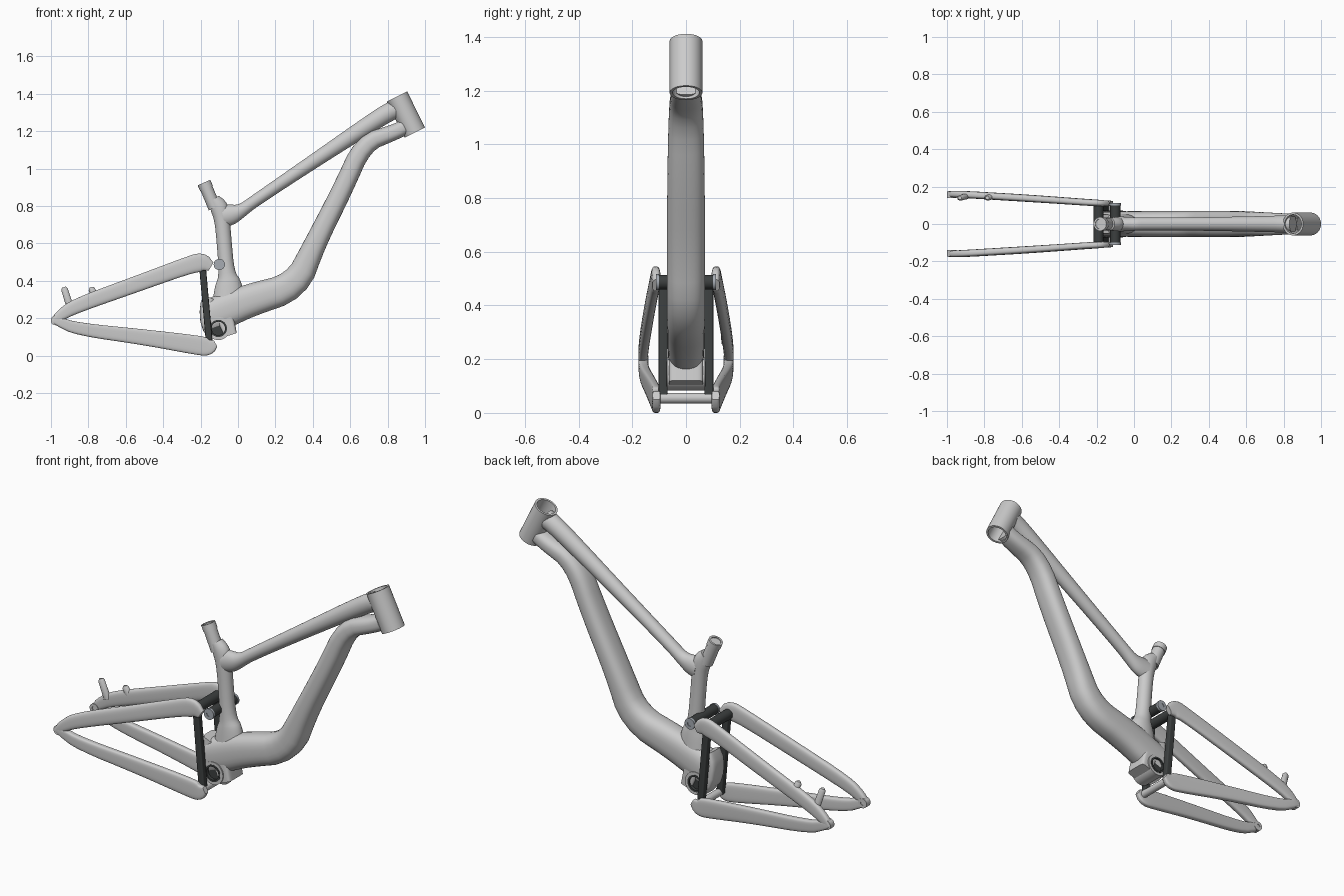
import bpy, bmesh, math
from mathutils import Vector

def material(name, color):
    m = bpy.data.materials.new(name)
    m.diffuse_color = color
    return m

DARK = material("dark_metal", (0.045, 0.05, 0.05, 1))
STEEL = material("steel", (0.38, 0.41, 0.45, 1))

def finish(name, bm, mat=None, angle=35):
    bmesh.ops.recalc_face_normals(bm, faces=bm.faces)
    me = bpy.data.meshes.new(name)
    bm.to_mesh(me)
    bm.free()
    me.shade_smooth()
    me.set_sharp_from_angle(angle=math.radians(angle))
    ob = bpy.data.objects.new(name, me)
    bpy.context.collection.objects.link(ob)
    if mat:
        me.materials.append(mat)
    return ob

def soften(stations, rounds):
    # corner cutting of path and section sizes together
    pts = [Vector(s) for s in stations]
    for _ in range(rounds):
        new = [pts[0]]
        for i, (a, b) in enumerate(zip(pts, pts[1:])):
            if i > 0:
                new.append(a.lerp(b, 0.25))
            if i < len(pts) - 2:
                new.append(a.lerp(b, 0.75))
        pts = new + [pts[-1]]
    return pts

def loft(name, stations, rounds=2, power=2.0, seg=28, mat=None):
    # stations: x, y, z, half height in the frame plane, half width along y
    pts = soften(stations, rounds)
    bm = bmesh.new()
    rings = []
    for i, p in enumerate(pts):
        t = (pts[min(i + 1, len(pts) - 1)].xyz - pts[max(i - 1, 0)].xyz).normalized()
        side = Vector((0, 1, 0))
        side = (side - t * side.dot(t)).normalized()
        up = t.cross(side)
        ring = []
        for k in range(seg):
            a = 2 * math.pi * (k + 0.5) / seg
            c, s = math.cos(a), math.sin(a)
            u = math.copysign(abs(c) ** (2 / power), c) * p[3]
            v = math.copysign(abs(s) ** (2 / power), s) * p[4]
            ring.append(bm.verts.new(p.xyz + up * u + side * v))
        rings.append(ring)
    for r, q in zip(rings, rings[1:]):
        for k in range(seg):
            bm.faces.new((r[k], r[(k + 1) % seg], q[(k + 1) % seg], q[k]))
    bm.faces.new(rings[0])
    bm.faces.new(rings[-1])
    return finish(name, bm, mat)

def pipe(name, a, b, outer, inner=0.0, mat=None, seg=32):
    # straight round tube, hollow when inner > 0
    a, b = Vector(a), Vector(b)
    q = (b - a).to_track_quat('Z', 'Y')
    bm = bmesh.new()
    prof = [(a, outer), (b, outer)] + ([(b, inner), (a, inner)] if inner else [])
    rings = [[bm.verts.new(c + q @ Vector((r * math.cos(2 * math.pi * k / seg),
              r * math.sin(2 * math.pi * k / seg), 0))) for k in range(seg)] for c, r in prof]
    pairs = list(zip(rings, rings[1:]))
    if inner:
        pairs.append((rings[-1], rings[0]))
    else:
        bm.faces.new(rings[0])
        bm.faces.new(rings[1])
    for r, s in pairs:
        for k in range(seg):
            bm.faces.new((r[k], r[(k + 1) % seg], s[(k + 1) % seg], s[k]))
    return finish(name, bm, mat)

# main frame tubes
pipe("head_tube", (0.85, 0, 1.385), (0.945, 0, 1.192), 0.061, 0.05)
loft("top_tube", [(-0.08, 0, 0.745, 0.06, 0.04), (-0.03, 0, 0.755, 0.055, 0.038),
                  (0.02, 0, 0.775, 0.035, 0.035), (0.08, 0, 0.82, 0.032, 0.034),
                  (0.4, 0, 1.036, 0.038, 0.036), (0.79, 0, 1.295, 0.05, 0.045),
                  (0.85, 0, 1.32, 0.05, 0.048)])
loft("down_tube", [(0.89, 0, 1.222, 0.042, 0.052), (0.84, 0, 1.195, 0.042, 0.055),
                   (0.67, 0, 1.135, 0.052, 0.064), (0.56, 0, 0.89, 0.054, 0.07),
                   (0.41, 0, 0.595, 0.058, 0.071), (0.31, 0, 0.37, 0.078, 0.071),
                   (0.06, 0, 0.295, 0.088, 0.07), (-0.06, 0, 0.245, 0.094, 0.068),
                   (-0.16, 0, 0.205, 0.092, 0.066)], power=2.6)
loft("seat_tube", [(-0.05, 0, 0.3, 0.085, 0.055), (-0.05, 0, 0.39, 0.07, 0.048),
                   (-0.06, 0, 0.44, 0.042, 0.04), (-0.075, 0, 0.62, 0.04, 0.037),
                   (-0.085, 0, 0.73, 0.042, 0.038), (-0.1, 0, 0.795, 0.05, 0.038),
                   (-0.13, 0, 0.835, 0.033, 0.033)])
pipe("seat_tube_top", (-0.125, 0, 0.79), (-0.175, 0, 0.91), 0.034, 0.027)
pipe("seat_collar", (-0.168, 0, 0.893), (-0.182, 0, 0.925), 0.037, 0.027)
pipe("seat_post_stub", (-0.13, 0, 0.8), (-0.18, 0, 0.92), 0.028)

# bottom bracket area
pipe("bottom_bracket_shell", (-0.105, -0.07, 0.145), (-0.105, 0.07, 0.145), 0.062, 0.046)
pipe("bottom_bracket_liner", (-0.105, -0.072, 0.145), (-0.105, 0.072, 0.145), 0.046, 0.036, DARK)
pipe("bottom_bracket_core", (-0.105, -0.055, 0.145), (-0.105, 0.055, 0.145), 0.037, mat=DARK)
loft("lower_lug", [(-0.075, 0, 0.22, 0.05, 0.064), (-0.04, 0, 0.11, 0.035, 0.064)],
     0, 6)
loft("rear_lug", [(-0.15, 0, 0.31, 0.035, 0.05), (-0.172, 0, 0.26, 0.035, 0.055),
                  (-0.165, 0, 0.16, 0.035, 0.055), (-0.13, 0, 0.1, 0.025, 0.05)], 1, 4)

# linkage pivots and cross tubes
pipe("upper_pivot_tube", (-0.1, -0.106, 0.487), (-0.1, 0.106, 0.487), 0.027, mat=DARK)
pipe("link_cross_tube", (-0.19, -0.1, 0.487), (-0.19, 0.1, 0.487), 0.027, mat=DARK)
pipe("lower_cross_tube", (-0.15, -0.11, 0.055), (-0.15, 0.11, 0.055), 0.02)

for s, side in ((-1, "right"), (1, "left")):
    # pivot caps
    pipe(side + "_pivot_cap", (-0.1, s * 0.1, 0.487), (-0.1, s * 0.112, 0.487), 0.03, 0.012, STEEL)
    pipe(side + "_pivot_bolt", (-0.1, s * 0.1, 0.487), (-0.1, s * 0.109, 0.487), 0.013, mat=STEEL)
    # shock link bar
    loft(side + "_link_bar", [(-0.192, s * 0.085, 0.5, 0.018, 0.017),
                              (-0.152, s * 0.085, 0.05, 0.018, 0.017)], 0, 6, mat=DARK)
    # rear stays
    loft(side + "_chain_stay", [(-0.985, s * 0.16, 0.188, 0.015, 0.016),
                                (-0.96, s * 0.16, 0.182, 0.025, 0.018),
                                (-0.86, s * 0.155, 0.142, 0.034, 0.019),
                                (-0.5, s * 0.132, 0.098, 0.042, 0.018),
                                (-0.22, s * 0.113, 0.056, 0.052, 0.017),
                                (-0.155, s * 0.11, 0.045, 0.048, 0.016),
                                (-0.12, s * 0.11, 0.065, 0.018, 0.014)], 2, 4)
    loft(side + "_seat_stay", [(-0.985, s * 0.16, 0.18, 0.02, 0.016),
                               (-0.95, s * 0.16, 0.215, 0.03, 0.018),
                               (-0.87, s * 0.156, 0.265, 0.04, 0.019),
                               (-0.55, s * 0.137, 0.38, 0.043, 0.019),
                               (-0.27, s * 0.117, 0.482, 0.046, 0.018),
                               (-0.19, s * 0.112, 0.502, 0.052, 0.018),
                               (-0.145, s * 0.11, 0.475, 0.025, 0.015)], 2, 3)
    # rear axle mounts
    pipe(side + "_axle_mount", (-0.975, s * 0.14, 0.188), (-0.975, s * 0.174, 0.188), 0.026, 0.011)

# brake posts on the left seat stay
for name, x, z0, dx in (("rear_brake_post", -0.898, 0.26, -0.03), ("front_brake_post", -0.762, 0.31, -0.02)):
    loft(name, [(x, 0.148, z0, 0.02, 0.016), (x + dx, 0.14, 0.355, 0.018, 0.015),
                (x + dx * 1.1, 0.14, 0.366, 0.01, 0.009)], 0, 2, 16)
